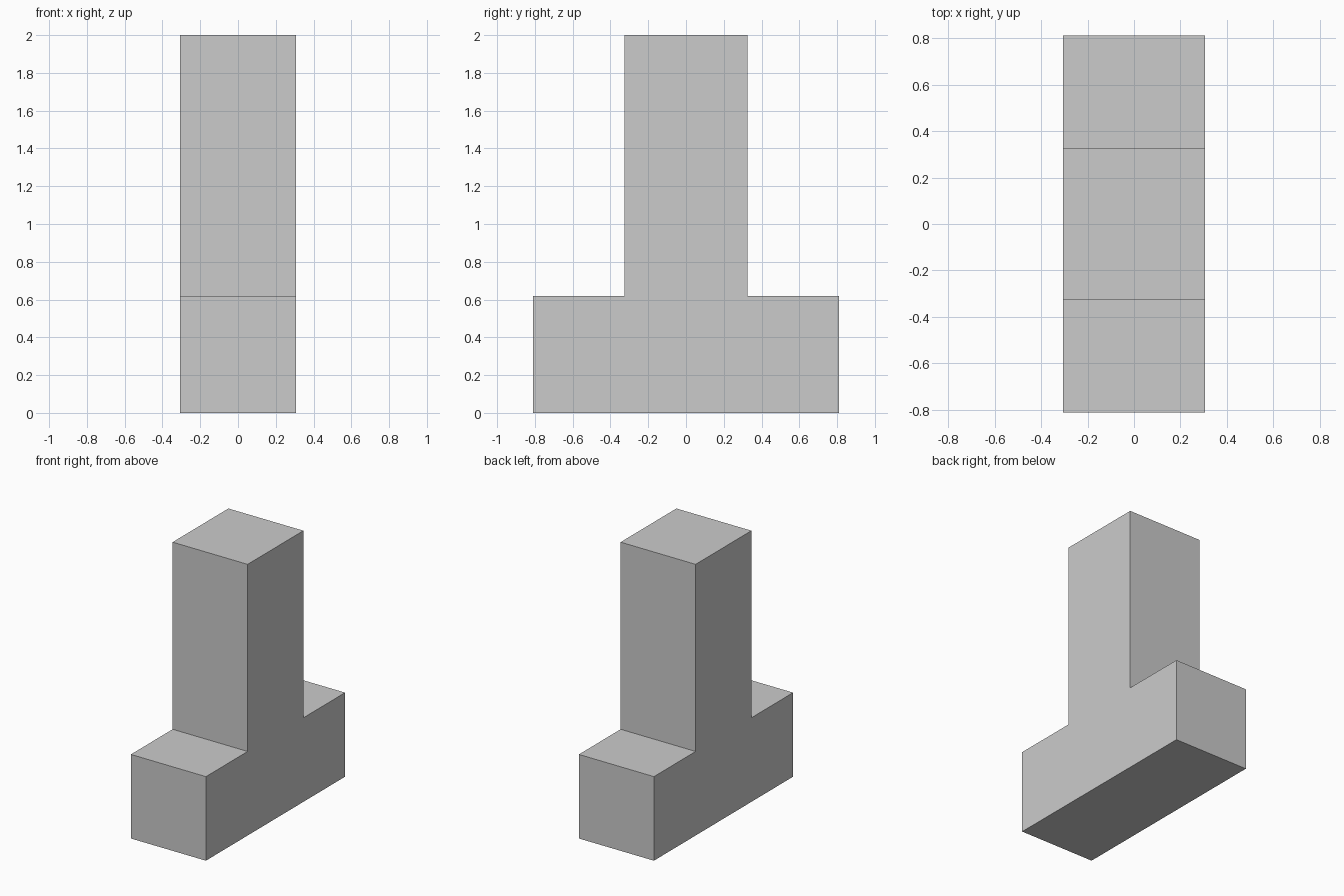
import bpy, bmesh
from mathutils import Vector

if "Cube" in bpy.data.objects:
    bpy.data.objects.remove(bpy.data.objects["Cube"])

HALF_X = 0.306   # half thickness along x
BASE_Y = 0.811   # half length of the base
POST_Y = 0.325   # half width of the upright
STEP_Z = 0.62    # top of the base
TOP_Z = 2.0

# Inverted-T profile: one half, mirrored across y = 0
half = [(BASE_Y, 0), (BASE_Y, STEP_Z), (POST_Y, STEP_Z), (POST_Y, TOP_Z)]
profile = half + [(-y, z) for y, z in reversed(half)]

# Extrude the profile along x into one solid block
bm = bmesh.new()
face = bm.faces.new([bm.verts.new((-HALF_X, y, z)) for y, z in profile])
result = bmesh.ops.extrude_face_region(bm, geom=[face], use_keep_orig=True)
moved = [g for g in result["geom"] if isinstance(g, bmesh.types.BMVert)]
bmesh.ops.translate(bm, verts=moved, vec=Vector((2 * HALF_X, 0, 0)))
bmesh.ops.recalc_face_normals(bm, faces=bm.faces)

mesh = bpy.data.meshes.new("t_block")
bm.to_mesh(mesh)
bm.free()
bpy.context.collection.objects.link(bpy.data.objects.new("t_block", mesh))
